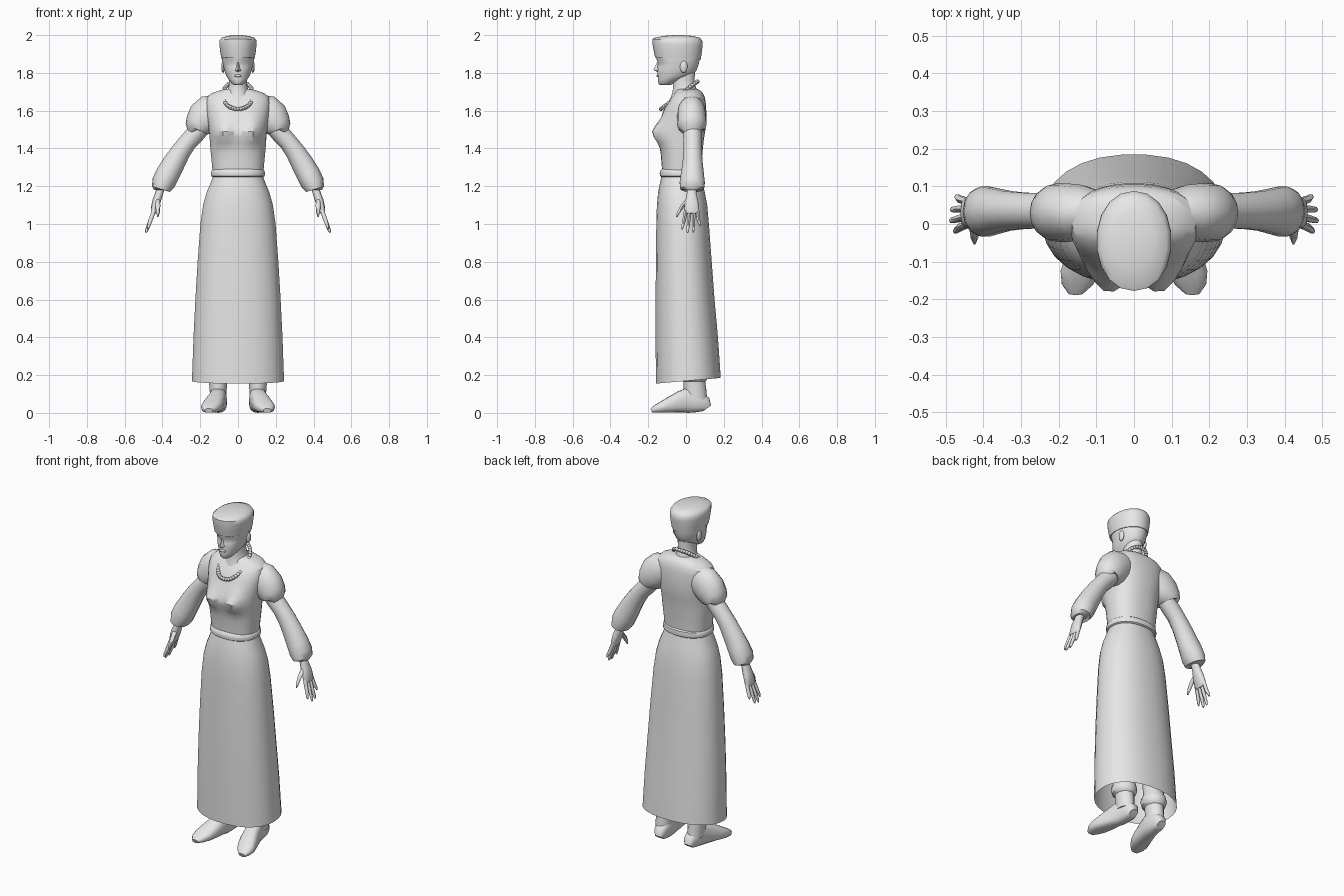
import bpy, bmesh, math
from math import cos, sin, pi, exp
from mathutils import Vector

grey = bpy.data.materials.new("plain grey")
grey.diffuse_color = (0.8, 0.8, 0.8, 1)


def finish(name, bm, mirror=False, angle=40):
    bmesh.ops.recalc_face_normals(bm, faces=bm.faces)
    me = bpy.data.meshes.new(name)
    bm.to_mesh(me)
    bm.free()
    me.materials.append(grey)
    ob = bpy.data.objects.new(name, me)
    bpy.context.collection.objects.link(ob)
    if mirror:
        ob.modifiers.new("mirror", "MIRROR").use_mirror_merge = False
    bpy.ops.object.select_all(action="DESELECT")
    ob.select_set(True)
    bpy.context.view_layer.objects.active = ob
    bpy.ops.object.shade_smooth_by_angle(angle=math.radians(angle))
    return ob


def spow(v, p):
    return math.copysign(abs(v) ** (2 / p), v)


def loft(bm, rings, caps=(True, True)):
    """Skin a list of point loops."""
    loops = [[bm.verts.new(p) for p in r] for r in rings]
    n = len(loops[0])
    for a, b in zip(loops, loops[1:]):
        for i in range(n):
            j = (i + 1) % n
            bm.faces.new((a[i], a[j], b[j], b[i]))
    for on, l in zip(caps, (loops[0], loops[-1])):
        if on:
            bm.faces.new(l)


def body(bm, rows, n=24, p=2.0, caps=(True, True), cx=0.0):
    """Horizontal sections: z, half width, front y, back y."""
    rings = []
    for z, rx, yf, yb in rows:
        cy, ry = (yf + yb) / 2, (yb - yf) / 2
        rings.append([Vector((cx + rx * spow(cos(2 * pi * (i + .5) / n), p),
                              cy + ry * spow(sin(2 * pi * (i + .5) / n), p), z))
                      for i in range(n)])
    loft(bm, rings, caps)


def tube(bm, rows, side, n=12, p=2.0):
    """Sections square to a path: x, y, z, half thickness, half width along side."""
    pts = [Vector(r[:3]) for r in rows]
    rings = []
    for i, r in enumerate(rows):
        d = pts[min(i + 1, len(pts) - 1)] - pts[max(i - 1, 0)]
        v = Vector(side)
        u = d.cross(v).normalized()
        rings.append([pts[i] + u * r[3] * spow(cos(2 * pi * k / n), p)
                      + v * r[4] * spow(sin(2 * pi * k / n), p) for k in range(n)])
    loft(bm, rings)


def ball(bm, c, r, u=10, v=7):
    vs = bmesh.ops.create_uvsphere(bm, u_segments=u, v_segments=v, radius=1)["verts"]
    for w in vs:
        w.co = Vector((c[k] + w.co[k] * r[k] for k in range(3)))


# skirt, open below, hem dropping toward the front
bm = bmesh.new()
body(bm, [(.169, .245, -.16, .185), (.4, .237, -.162, .17), (.6, .227, -.162, .152),
          (.8, .215, -.16, .137), (1.0, .2, -.158, .122), (1.1, .186, -.155, .113),
          (1.17, .166, -.148, .1), (1.22, .145, -.138, .088), (1.255, .132, -.13, .08)],
     n=28, p=2.25, caps=(False, False))
for w in bm.verts:
    if w.co.z < .2:
        w.co.z += .087 * w.co.y
finish("skirt", bm)

# belt
bm = bmesh.new()
body(bm, [(1.247, .132, -.128, .08), (1.254, .142, -.138, .09), (1.268, .144, -.14, .092),
          (1.284, .14, -.137, .09), (1.292, .13, -.128, .08)], n=28, p=2.25)
finish("belt", bm)

# blouse with bust and shaped shoulders
bm = bmesh.new()
body(bm, [(1.26, .134, -.125, .08), (1.32, .139, -.13, .083), (1.37, .144, -.134, .087),
          (1.4, .147, -.137, .09), (1.43, .149, -.14, .093), (1.46, .151, -.141, .097),
          (1.49, .154, -.141, .102), (1.52, .158, -.138, .106), (1.56, .164, -.131, .108),
          (1.6, .169, -.12, .108), (1.64, .171, -.1, .105), (1.67, .165, -.08, .1),
          (1.692, .14, -.062, .09), (1.708, .095, -.053, .075), (1.715, .06, -.045, .06)],
     n=32, p=2.35)
for w in bm.verts:
    x, y, z = w.co
    if y < -.04:
        w.co.y -= .05 * exp(-((abs(x) - .075) / .055) ** 2 - ((z - 1.485) / .055) ** 2)
finish("blouse", bm, angle=25)

# neck
bm = bmesh.new()
body(bm, [(1.66, .075, -.085, .07), (1.7, .06, -.072, .064), (1.73, .05, -.07, .052),
          (1.76, .048, -.072, .046), (1.82, .05, -.07, .05)], n=16)
finish("neck", bm)

# head with eye sockets, nose, lips and ears
bm = bmesh.new()
body(bm, [(1.735, .02, -.138, -.085), (1.745, .034, -.147, -.06), (1.765, .05, -.149, -.015),
          (1.785, .063, -.15, .03), (1.81, .072, -.152, .055), (1.832, .077, -.152, .064),
          (1.85, .081, -.15, .069), (1.868, .085, -.156, .073), (1.91, .087, -.158, .077)],
     n=24)
for w in bm.verts:
    x, y, z = w.co
    if y < -.1:
        w.co.y += .014 * exp(-((abs(x) - .035) / .018) ** 2 - ((z - 1.845) / .014) ** 2)
finish("head", bm, angle=50)

bm = bmesh.new()
bridge, tip, base = (0, -.15, 1.862), (0, -.173, 1.816), (0, -.148, 1.804)
vs = [bm.verts.new(c) for c in (bridge, tip, base, (-.017, -.146, 1.81), (.017, -.146, 1.81))]
for f in ((0, 1, 3), (0, 4, 1), (1, 2, 3), (1, 4, 2), (0, 3, 2), (0, 2, 4)):
    bm.faces.new([vs[i] for i in f])
finish("nose", bm)

bm = bmesh.new()
ball(bm, (0, -.148, 1.785), (.022, .009, .007))
finish("lips", bm)

bm = bmesh.new()
ball(bm, (.079, -.012, 1.832), (.01, .02, .032))
finish("ear", bm, mirror=True)

# brimless cap with a domed top
bm = bmesh.new()
body(bm, [(1.876, .089, -.164, .078), (1.91, .095, -.171, .083), (1.95, .1, -.178, .088),
          (1.972, .099, -.178, .088), (1.986, .088, -.163, .075), (1.996, .055, -.115, .035),
          (2.0, .02, -.065, -.02)], n=18, p=2.1)
for w in bm.verts:
    x, y, z = w.co
    if z < 1.98:
        w.co.z -= .05 * (y + .04)
finish("cap", bm, angle=45)

# necklace of beads on a sloping loop
bm = bmesh.new()
count = 40
for i in range(count):
    a = 2 * pi * i / count
    s = -cos(a)
    z = 1.682 + .073 * s
    y = -.036 + .097 * s
    ball(bm, (.08 * spow(sin(a), 2.2), y, z), (.011, .011, .011), 8, 6)
finish("necklace", bm)

# short puffed oversleeve
bm = bmesh.new()
tube(bm, [(.1, .03, 1.615, .075, .06), (.14, .03, 1.596, .094, .074),
          (.178, .03, 1.562, .094, .078), (.205, .03, 1.525, .08, .078),
          (.22, .03, 1.503, .064, .07), (.218, .03, 1.499, .048, .05)], (0, 1, 0), 16)
finish("oversleeve", bm, mirror=True)

# long sleeve, full toward the cuff
bm = bmesh.new()
tube(bm, [(.19, .033, 1.52, .05, .05), (.225, .034, 1.478, .05, .049),
          (.265, .035, 1.435, .048, .048), (.302, .035, 1.385, .052, .05),
          (.338, .035, 1.325, .059, .054), (.372, .034, 1.265, .063, .062),
          (.395, .033, 1.218, .062, .068), (.408, .033, 1.185, .05, .064),
          (.408, .033, 1.18, .036, .046)], (0, 1, 0), 14)
finish("long_sleeve", bm, mirror=True)

# hand with fingers and thumb
bm = bmesh.new()
tube(bm, [(.405, .03, 1.2, .021, .025), (.418, .03, 1.16, .021, .026),
          (.432, .03, 1.12, .022, .036), (.444, .03, 1.08, .018, .041),
          (.45, .03, 1.055, .012, .038)], (0, 1, 0), 10, 2.4)
for y0, y1, z1, x1 in ((-.001, -.02, .972, .478), (.02, .008, .952, .488),
                       (.041, .038, .955, .486), (.06, .073, .99, .474)):
    mid = (.463, y0 * .55 + y1 * .45, 1.02)
    tube(bm, [(.444, y0, 1.075, .011, .011), (*mid, .011, .0105),
              (x1 - .004, y1 * .9 + y0 * .1, z1 + .014, .008, .008),
              (x1, y1, z1, .003, .003)], (0, 1, 0), 6)
tube(bm, [(.426, .012, 1.13, .013, .016), (.424, -.018, 1.095, .013, .014),
          (.424, -.038, 1.063, .01, .011), (.424, -.05, 1.038, .004, .005)], (0, 1, 0), 6)
finish("hand", bm, mirror=True, angle=60)

# shoe, flat soled and turned out
bm = bmesh.new()
for_shoe = [(.098, .113, .05, .024), (.098, .1, .085, .036), (.1, .06, .12, .042),
            (.105, .01, .135, .046), (.115, -.03, .115, .048), (.128, -.08, .088, .054),
            (.141, -.125, .062, .054), (.15, -.16, .042, .042), (.155, -.184, .024, .02)]
tube(bm, [(x, y, h / 2, h / 2, w) for x, y, h, w in for_shoe], (1, 0, 0), 16, 2.6)
finish("shoe", bm, mirror=True)

# ankle, gathered cuff and lower leg under the skirt
bm = bmesh.new()
body(bm, [(.07, .044, -.005, .112), (.12, .046, -.012, .108), (.165, .05, -.012, .102),
          (.175, .064, -.028, .112), (.2, .07, -.034, .116), (.225, .064, -.03, .112),
          (.24, .054, -.02, .1), (.45, .06, -.03, .09)], n=14, cx=.105)
finish("lower_leg", bm, mirror=True)
